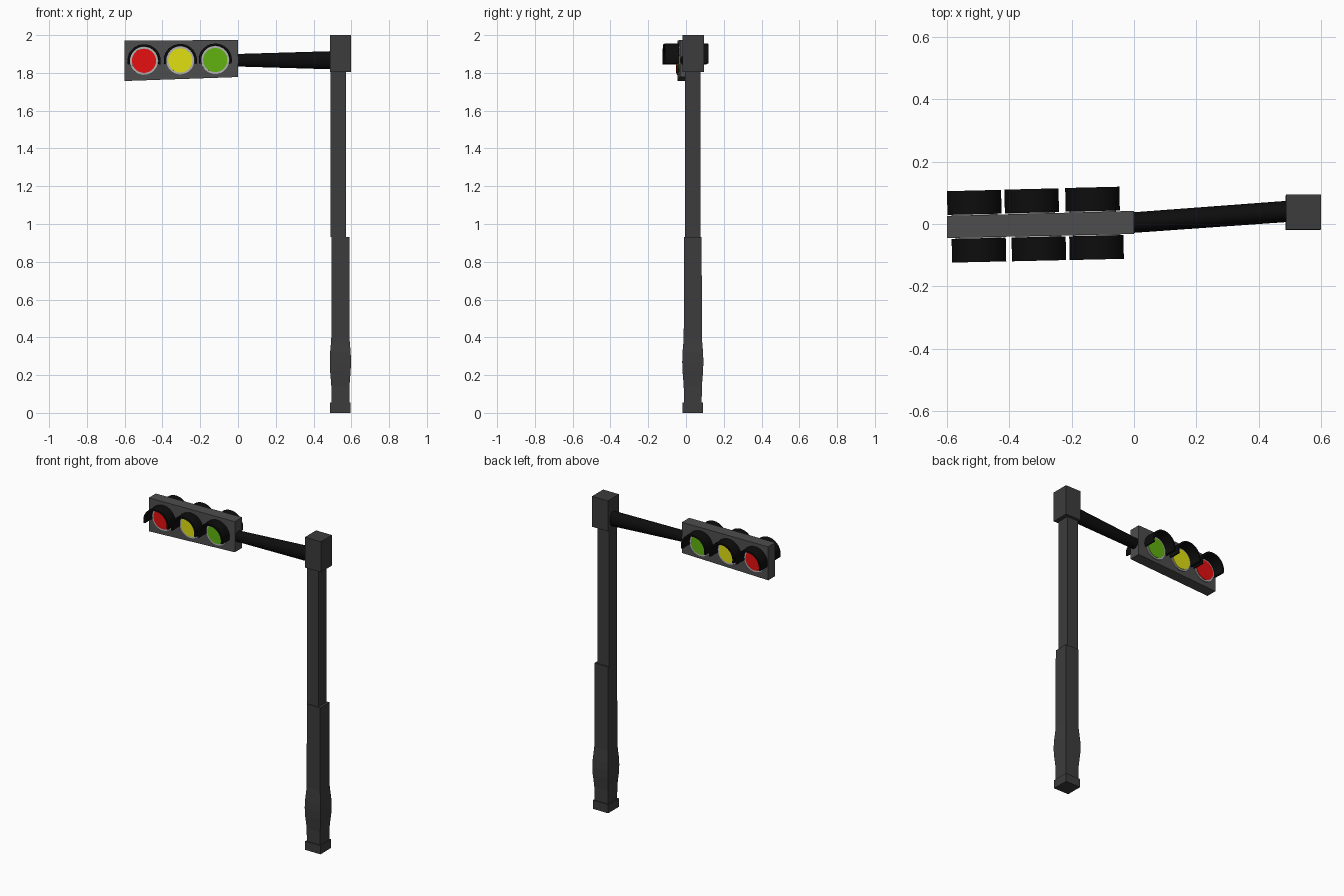
import bpy, bmesh
from math import radians, cos, sin, pi
from mathutils import Matrix, Vector

if "Cube" in bpy.data.objects:
    bpy.data.objects.remove(bpy.data.objects["Cube"])


def material(name, rgb):
    m = bpy.data.materials.new(name)
    m.diffuse_color = (*rgb, 1)
    m.use_nodes = True
    m.node_tree.nodes["Principled BSDF"].inputs["Base Color"].default_value = m.diffuse_color
    return m


POLE = material("pole_grey", (0.045, 0.045, 0.045))
CASE = material("case_grey", (0.075, 0.075, 0.075))
BLACK = material("black", (0.004, 0.004, 0.004))
RIM = material("rim_grey", (0.45, 0.45, 0.45))
RED = material("red", (0.8, 0.005, 0.005))
YELLOW = material("yellow", (0.75, 0.75, 0.006))
GREEN = material("green", (0.12, 0.45, 0.005))


def loft(name, rings, mat, smooth=False, matrix=Matrix()):
    """Skin a row of equal-sized vertex rings and cap both ends."""
    bm = bmesh.new()
    vs = [[bm.verts.new(matrix @ Vector(p)) for p in r] for r in rings]
    n = len(rings[0])
    for a, b in zip(vs, vs[1:]):
        for i in range(n):
            j = (i + 1) % n
            bm.faces.new((a[i], a[j], b[j], b[i]))
    bm.faces.new(vs[0])
    bm.faces.new(vs[-1])
    bmesh.ops.recalc_face_normals(bm, faces=bm.faces)
    me = bpy.data.meshes.new(name)
    bm.to_mesh(me)
    bm.free()
    me.materials.append(mat)
    ob = bpy.data.objects.new(name, me)
    bpy.context.collection.objects.link(ob)
    if smooth:
        bpy.ops.object.select_all(action='DESELECT')
        ob.select_set(True)
        bpy.context.view_layer.objects.active = ob
        bpy.ops.object.shade_smooth_by_angle(angle=radians(35))
    return ob


def square(cx, cy, h, z):
    return [(cx + sx * h, cy + sy * h, z) for sx, sy in ((-1, -1), (1, -1), (1, 1), (-1, 1))]


def circle_xz(r, y, n=32):
    return [(r * cos(2 * pi * i / n), y, r * sin(2 * pi * i / n)) for i in range(n)]


def ellipse_yz(x, cy, cz, ry, rz, n=24):
    return [(x, cy + ry * cos(2 * pi * i / n), cz + rz * sin(2 * pi * i / n)) for i in range(n)]


# Square pole: foot, bulged lower section, slim upper section, top block
loft("pole_foot", [square(0.542, 0.036, 0.054, z) for z in (0, 0.055)], POLE)
profile = [(0.055, 0.047), (0.14, 0.048), (0.18, 0.051), (0.22, 0.0545), (0.27, 0.056),
           (0.32, 0.0545), (0.36, 0.051), (0.40, 0.048), (0.932, 0.047)]
loft("lower_pole", [square(0.542, 0.036, h, z) for z, h in profile], POLE)
loft("upper_pole", [square(0.532, 0.035, 0.041, z) for z in (0.93, 1.81)], POLE)
loft("top_block", [square(0.543, 0.038, 0.056, z) for z in (1.805, 2.0)], POLE)

# Tapered arm
loft("arm", [ellipse_yz(-0.01, 0.004, 1.867, 0.033, 0.033),
             ellipse_yz(0.50, 0.041, 1.867, 0.034, 0.048)], BLACK, True)


# Signal case, slightly turned and deeper at its far end
def case_end(x, y0, y1, z0, z1):
    return [(x, y0, z0), (x, y1, z0), (x, y1, z1), (x, y0, z1)]


loft("signal_case", [case_end(-0.6, -0.045, 0.026, 1.757, 1.971),
                     case_end(0.0, -0.032, 0.042, 1.778, 1.974)], CASE)


# One lamp: rim, lens and hood, facing local -y
def hood_section(y, ro=0.087, ri=0.076, a0=-13, a1=193, n=24):
    angles = [radians(a0 + (a1 - a0) * i / n) for i in range(n + 1)]
    outer = [(ro * cos(a), y, ro * sin(a)) for a in angles]
    inner = [(ri * cos(a), y, ri * sin(a)) for a in reversed(angles)]
    return outer + inner


def lamp(side, color_name, color, x, y, z, turn):
    m = Matrix.Translation((x, y, z)) @ Matrix.Rotation(radians(turn), 4, 'Z')
    tag = side + "_" + color_name
    loft(tag + "_rim", [circle_xz(0.074, 0.01), circle_xz(0.074, -0.006)], RIM, True, m)
    loft(tag + "_lens", [circle_xz(0.064, 0.01), circle_xz(0.064, -0.009)], color, True, m)
    loft(tag + "_hood", [hood_section(-0.003), hood_section(-0.079)], BLACK, True, m)


colors = (("red", RED), ("yellow", YELLOW), ("green", GREEN))
for (cname, c), xf, xb, z in zip(colors, (-0.498, -0.306, -0.121),
                                 (-0.511, -0.327, -0.132), (1.864, 1.866, 1.868)):
    lamp("front", cname, c, xf, -0.032 + 0.0217 * xf, z, 1.3)
    lamp("back", cname, c, xb, 0.042 + 0.0267 * xb, z, 181.4)
